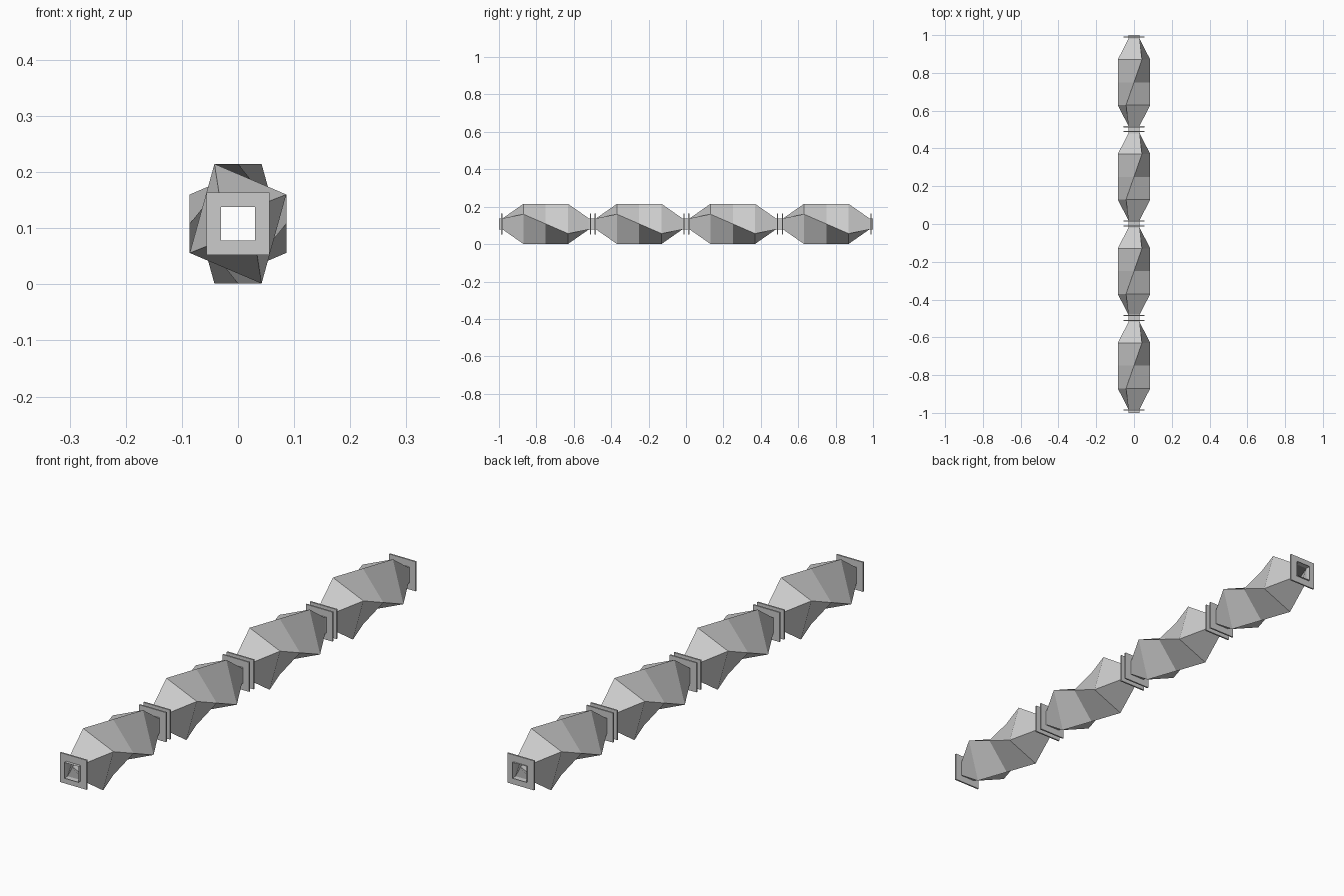
import bpy

if "Cube" in bpy.data.objects:
    bpy.data.objects.remove(bpy.data.objects["Cube"])

ZC = 0.108  # height of the centre line

def square(p, q, y, sz=1.0):
    # four corners of a turned square, clockwise from the top
    return [(x, y, z * sz) for x, z in ((-p, q), (q, p), (p, -q), (-q, -p))]

def tube(name, rings, y):
    # open square tube skinned through a list of rings
    verts = [v for r in rings for v in r]
    faces = [(4*i + k, 4*i + (k+1) % 4, 4*i + 4 + (k+1) % 4, 4*i + 4 + k)
             for i in range(len(rings) - 1) for k in range(4)]
    me = bpy.data.meshes.new(name)
    me.from_pydata(verts, [], faces)
    ob = bpy.data.objects.new(name, me)
    ob.location = (0, y, ZC)
    bpy.context.collection.objects.link(ob)
    return ob

def flange(name, y):
    # thin square plate with a square hole
    prof = [(0.03, -0.003), (0.056, -0.003), (0.056, 0.003), (0.03, 0.003), (0.03, -0.003)]
    return tube(name, [square(h, h, t) for h, t in prof], y)

for i in range(4):
    yc = -0.75 + 0.5 * i
    # twisted hollow body with necks at both ends
    tube(f"twisted_body_{i}", [
        square(0.03, 0.03, -0.25),
        square(0.03, 0.03, -0.23),
        square(0.042, 0.086, -0.12, 1.24),
        square(0, 0.086, 0, 1.24),
        square(-0.042, 0.086, 0.12, 1.24),
        square(-0.03, 0.03, 0.23),
        square(-0.03, 0.03, 0.25)], yc)
    flange(f"front_flange_{i}", yc - 0.235)
    flange(f"back_flange_{i}", yc + 0.24)
